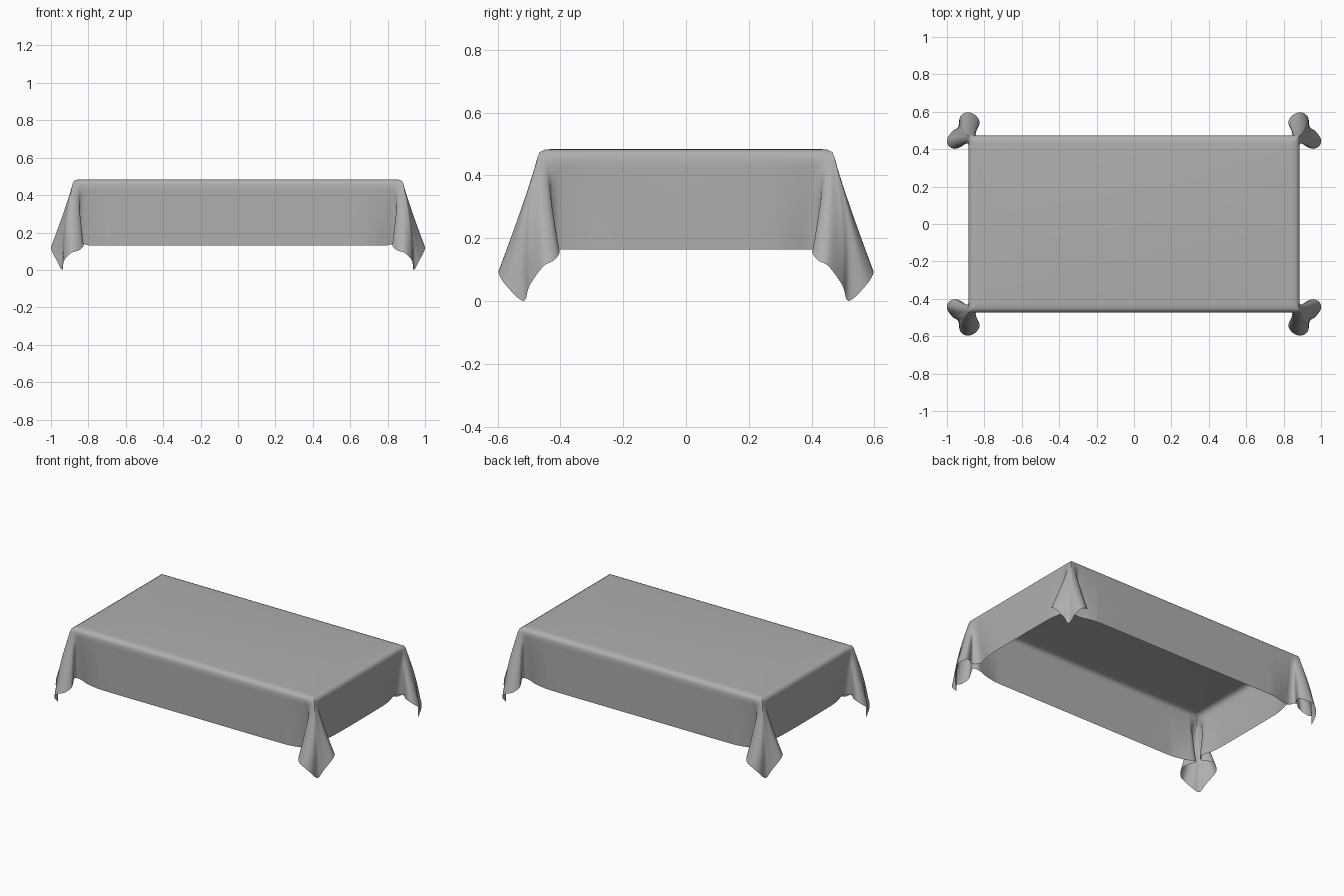
import bpy
from math import sin, pi, exp
from mathutils import Vector

if "Cube" in bpy.data.objects:
    bpy.data.objects.remove(bpy.data.objects["Cube"])

HX, HY = 0.885, 0.473   # half size of the covered table top

# Hem of one quarter: long skirt, pinch, corner fold, pinch, short skirt
hem = [(0, .469, .13), (.60, .469, .13), (.71, .463, .13), (.785, .445, .13),
       (.835, .437, .14), (.863, .458, .15), (.840, .505, .145), (.825, .545, .13),
       (.850, .583, .105), (.893, .597, .09), (.930, .573, .05), (.940, .518, 0),
       (.969, .498, .05), (.999, .455, .11), (.993, .420, .13), (.960, .402, .155),
       (.922, .415, .16), (.893, .438, .165), (.862, .420, .165), (.855, .385, .165),
       (.868, .33, .165), (.878, .25, .165), (.880, 0, .165)]
hem = [Vector(p) for p in hem]
FIRST, LAST, TIP = 3, 19, 11   # hem points gathered at the table corner, cloth tip
SUB = 4                        # curve points per hem point


def rim_point(i):
    """Point on the table edge from which hem point i hangs."""
    if i < FIRST:
        return Vector((hem[i].x, HY, 0))
    if i > LAST:
        return Vector((HX, hem[i].y, 0))
    s = 2 * (i - FIRST) / (LAST - FIRST) - 1
    d = 0.088 * s * abs(s)
    return Vector((HX + min(d, 0), HY - max(d, 0), 0))


def smooth_path(pts):
    """Catmull-Rom curve through the points."""
    p = [pts[0]] + pts + [pts[-1]]
    out = []
    for a, b, c, d in zip(p, p[1:], p[2:], p[3:]):
        for k in range(SUB):
            t = k / SUB
            out.append(0.5 * (2 * b + (c - a) * t + (2 * a - 5 * b + 4 * c - d) * t ** 2
                              + (3 * b - a - 3 * c + d) * t ** 3))
    return out + [pts[-1].copy()]


low = smooth_path(hem)
rim = smooth_path([rim_point(i) for i in range(len(hem))])

# Rounded rim rows (inset, height), then hanging rows down to the hem
rows = []
for inset, z in ((.045, .484), (.022, .482), (.007, .474), (0, .458)):
    rows.append([Vector((min(p.x, HX - inset), min(p.y, HY - inset), z)) for p in rim])
STEPS = 12
for j in range(1, STEPS + 1):
    t = j / STEPS
    row = []
    for i, (p, q) in enumerate(zip(rim, low)):
        top = Vector((min(p.x, HX), min(p.y, HY), .458))
        v = top.lerp(q, t ** 1.12)
        v.z = top.z + (q.z - top.z) * t
        # Corner fold bulges outward along the diagonal
        bulge = .026 * sin(pi * t) * exp(-((i / SUB - TIP) / 1.3) ** 2)
        row.append(v + Vector((.7, .7, 0)) * bulge)
    rows.append(row)

n = len(low)
verts = [v for r in rows for v in r] + [Vector((0, 0, .484))]
faces = [(j * n + i, j * n + i + 1, (j + 1) * n + i + 1, (j + 1) * n + i)
         for j in range(len(rows) - 1) for i in range(n - 1)]

# Flat top: skip points that coincide at the inset corner
cap = []
for i in range(n):
    if not cap or (verts[i] - verts[cap[-1]]).length > 1e-5:
        cap.append(i)
faces.append([len(verts) - 1] + cap[::-1])

mesh = bpy.data.meshes.new("tablecloth")
mesh.from_pydata(verts, [], faces)
cloth = bpy.data.objects.new("tablecloth", mesh)
bpy.context.collection.objects.link(cloth)

# Mid grey fabric
fabric = bpy.data.materials.new("grey_fabric")
fabric.diffuse_color = (.43, .43, .43, 1)
fabric.use_nodes = True
fabric.node_tree.nodes["Principled BSDF"].inputs["Base Color"].default_value = fabric.diffuse_color
mesh.materials.append(fabric)

# Weld the gathered corner and mirror the quarter to all four sides
weld = cloth.modifiers.new("weld", 'WELD')
weld.merge_threshold = 0.0001
mirror = cloth.modifiers.new("mirror", 'MIRROR')
mirror.use_axis = (True, True, False)

bpy.context.view_layer.objects.active = cloth
cloth.select_set(True)
bpy.ops.object.shade_smooth()
